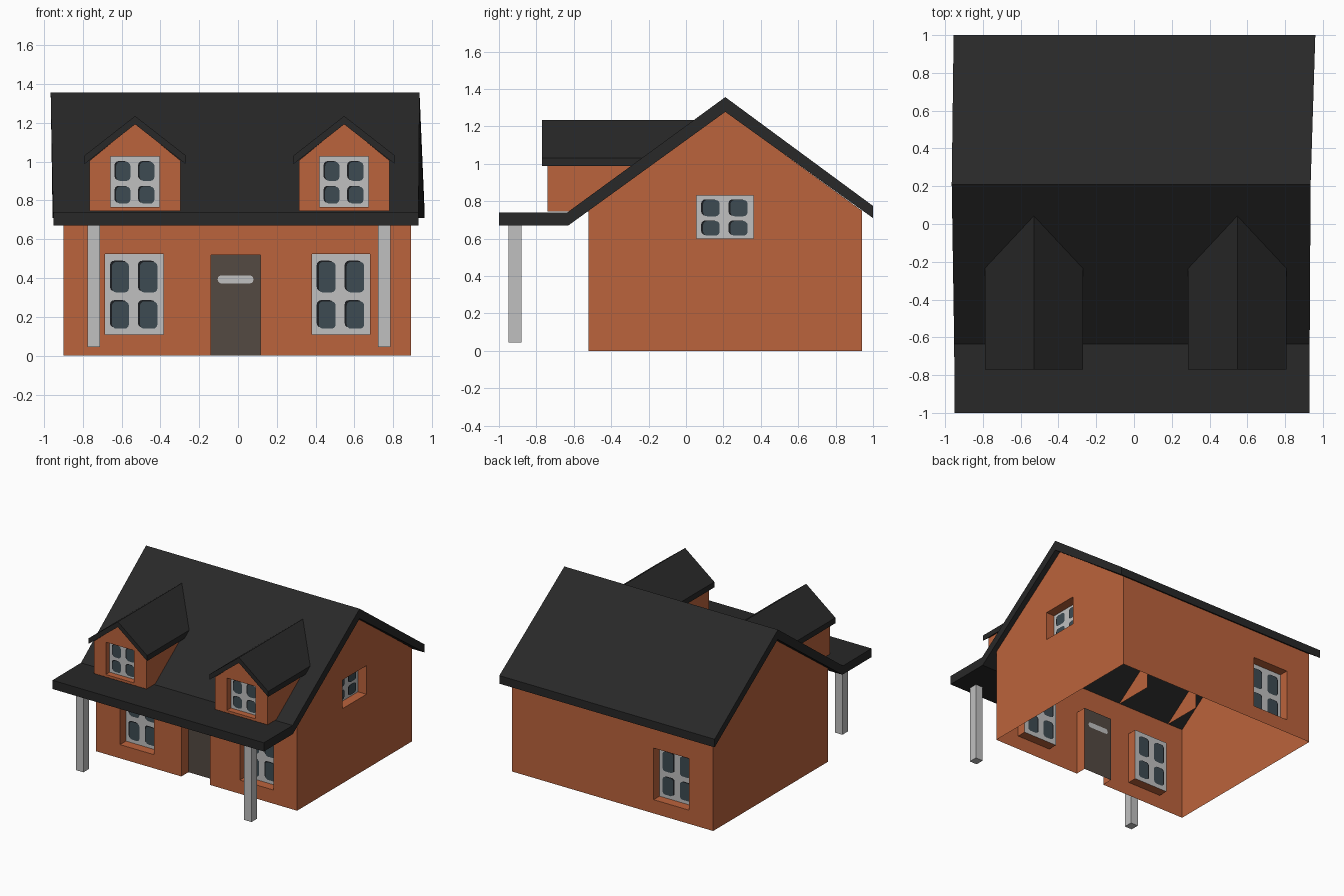
import bpy, bmesh, math
from mathutils import Vector
from mathutils.geometry import tessellate_polygon

if "Cube" in bpy.data.objects:
    bpy.data.objects.remove(bpy.data.objects["Cube"])


def material(name, rgb):
    m = bpy.data.materials.new(name)
    m.diffuse_color = (*rgb, 1)
    m.use_nodes = True
    m.node_tree.nodes["Principled BSDF"].inputs["Base Color"].default_value = m.diffuse_color
    return m


BRICK = material("orange wall", (0.50, 0.125, 0.045))
ROOF = material("black roof", (0.021, 0.021, 0.021))
FRAME = material("light grey frame", (0.53, 0.53, 0.53))
GLASS = material("slate glass", (0.047, 0.07, 0.085))
SHADE = material("dark glass edge", (0.010, 0.012, 0.014))
DOOR = material("dark brown door", (0.088, 0.068, 0.055))


def make(name, polys, mats):
    """polys: list of (points, outward direction or None, material index)"""
    bm = bmesh.new()
    for pts, out, mi in polys:
        f = bm.faces.new([bm.verts.new(p) for p in pts])
        f.material_index = mi
        f.normal_update()
        if out is not None and f.normal.dot(Vector(out)) < 0:
            f.normal_flip()
    bmesh.ops.remove_doubles(bm, verts=bm.verts, dist=1e-5)
    if all(out is None for _, out, _ in polys):
        bmesh.ops.recalc_face_normals(bm, faces=bm.faces)
    me = bpy.data.meshes.new(name)
    bm.to_mesh(me)
    bm.free()
    for m in mats:
        me.materials.append(m)
    ob = bpy.data.objects.new(name, me)
    bpy.context.collection.objects.link(ob)
    return ob


def loft(name, a, b, mat):
    """Closed solid between two matching outlines"""
    n = len(a)
    polys = [(a, None, 0), (b, None, 0)]
    polys += [([a[i], a[(i + 1) % n], b[(i + 1) % n], b[i]], None, 0) for i in range(n)]
    return make(name, polys, [mat])


def rect(u0, u1, v0, v1):
    return [(u0, v0), (u1, v0), (u1, v1), (u0, v1)]


def rounded(u0, u1, v0, v1, r):
    pts = []
    for k, (u, v) in enumerate([(u1 - r, v1 - r), (u0 + r, v1 - r), (u0 + r, v0 + r), (u1 - r, v0 + r)]):
        for j in range(4):
            t = math.pi / 2 * (k + j / 3)
            pts.append((u + r * math.cos(t), v + r * math.sin(t)))
    return pts


def wall(name, outline, holes, place, depth):
    """Thin wall with window openings and their reveals"""
    out = Vector(place(0, 0, -1)) - Vector(place(0, 0, 0))
    loops = [outline] + [rect(*h) for h in holes]
    flat = [p for lp in loops for p in lp]
    tris = tessellate_polygon([[Vector((u, v, 0)) for u, v in lp] for lp in loops])
    polys = [([place(*flat[i], 0) for i in t], out, 0) for t in tris]
    for h in holes:
        polys += reveal(rect(*h), place, depth)
    return make(name, polys, [BRICK])


def reveal(lp, place, depth, closed=True):
    n = len(lp)
    cu, cv = sum(p[0] for p in lp) / n, sum(p[1] for p in lp) / n
    centre = Vector(place(cu, cv, depth / 2))
    res = []
    for i in range(n if closed else n - 1):
        p, q = lp[i], lp[(i + 1) % n]
        mid = Vector(place((p[0] + q[0]) / 2, (p[1] + q[1]) / 2, depth / 2))
        res.append(([place(*p, 0), place(*q, 0), place(*q, depth), place(*p, depth)], centre - mid, 0))
    return res


def window(name, h, place, depth):
    """Frame plate with four rounded panes, seen from both sides"""
    u0, u1, v0, v1 = h
    w, t = u1 - u0, v1 - v0
    out = Vector(place(0, 0, -1)) - Vector(place(0, 0, 0))
    polys = [([place(*p, depth) for p in rect(*h)], out, 0)]
    for a0, a1 in ((0.12, 0.41), (0.60, 0.90)):
        for b0, b1 in ((0.07, 0.41), (0.52, 0.90)):
            for side in (-1, 1):
                for du, dv, off, mi in ((-0.035, 0.015, 0.003, 2), (0, 0, 0.006, 1)):
                    pts = rounded(u0 + (a0 + du) * w, u0 + (a1 + du) * w,
                                  v0 + (b0 + dv) * t, v0 + (b1 + dv) * t, 0.022)
                    polys.append(([place(*p, depth + side * off) for p in pts], -side * out, mi))
    make(name, polys, [FRAME, GLASS, SHADE])


# House walls
XL, XR, YF, YB, EAVE, RIDGE, YR = -0.90, 0.89, -0.52, 0.94, 0.75, 1.28, 0.21
front = lambda u, v, d: (u, YF + d, v)
back = lambda u, v, d: (u, YB - d, v)
right = lambda u, v, d: (XR - d, u, v)
left = lambda u, v, d: (XL + d, u, v)
D = 0.075
gable = [(YF, 0), (YB, 0), (YB, EAVE), (YR, RIDGE), (YF, EAVE)]
front_holes = [(-0.685, -0.385, 0.11, 0.525), (0.38, 0.68, 0.11, 0.525)]
back_hole = (-0.685, -0.37, 0.11, 0.525)
side_hole = (0.055, 0.36, 0.60, 0.83)
d0, d1, dt = -0.14, 0.115, 0.52
wall("front_wall", [(XL, 0), (d0, 0), (d0, dt), (d1, dt), (d1, 0), (XR, 0), (XR, EAVE), (XL, EAVE)],
     front_holes, front, D)
wall("back_wall", rect(XL, XR, 0, EAVE), [back_hole], back, D)
wall("right_wall", gable, [side_hole], right, D)
wall("left_wall", gable, [], left, D)
for i, h in enumerate(front_holes):
    window(f"front_window_{i}", h, front, D)
window("back_window", back_hole, back, D)
window("side_window", side_hole, right, D)

# Door with its opening and letter plate
DD = 0.09
make("door_reveal", reveal([(d0, 0), (d0, dt), (d1, dt), (d1, 0)], front, DD, False), [BRICK])
door = [([front(*p, DD) for p in rect(d0, d1, 0, dt)], (0, -1, 0), 0)]
for s in (-1, 1):
    plate = rounded(-0.105, 0.08, 0.372, 0.414, 0.0205)
    door.append(([front(*p, DD + s * 0.004) for p in plate], (0, s, 0), 1))
make("door", door, [DOOR, FRAME])

# Main roof with flat porch canopy: y, z, left x, right x
prof = [(-1, 0.74, -0.95, 0.93), (-0.635, 0.74, -0.952, 0.93), (YR, 1.357, -0.965, 0.935),
        (1, 0.775, -0.955, 0.96), (1, 0.71, -0.955, 0.96), (YR, 1.278, -0.963, 0.935),
        (-0.63, 0.67, -0.95, 0.93), (-1, 0.67, -0.95, 0.93)]
loft("main_roof", [(p[2], p[0], p[1]) for p in prof], [(p[3], p[0], p[1]) for p in prof], ROOF)

# Porch posts
for name, x in (("left_post", -0.7425), ("right_post", 0.7525)):
    base = [(x - 0.0325, -0.95), (x + 0.0325, -0.95), (x + 0.0325, -0.88), (x - 0.0325, -0.88)]
    loft(name, [(*p, 0.045) for p in base], [(*p, 0.68) for p in base], FRAME)

# Dormers
for side, c in (("left", -0.53), ("right", 0.547)):
    face = lambda u, v, d: (c + u, -0.74 + d, v)
    hole = (-0.128, 0.125, 0.765, 1.025)
    hw, zb, ze = 0.234, 0.745, 1.005
    wall(side + "_dormer_front", [(-hw, zb), (hw, zb), (hw, ze), (0, 1.195), (-hw, ze)], [hole], face, 0.05)
    window(side + "_dormer_window", hole, face, 0.05)
    cheeks = [([(c + s * hw, y, z) for y, z in rect(-0.74, -0.2, zb, ze)], (s, 0, 0), 0) for s in (-1, 1)]
    make(side + "_dormer_cheeks", cheeks, [BRICK])
    rp = [(-0.26, 1.032), (0, 1.235), (0.26, 1.032), (0.26, 0.988), (0, 1.192), (-0.26, 0.988)]
    loft(side + "_dormer_roof", [(c + u, -0.77, v) for u, v in rp],
         [(c + u, YR - (1.315 - v) / 0.725, v) for u, v in rp], ROOF)
